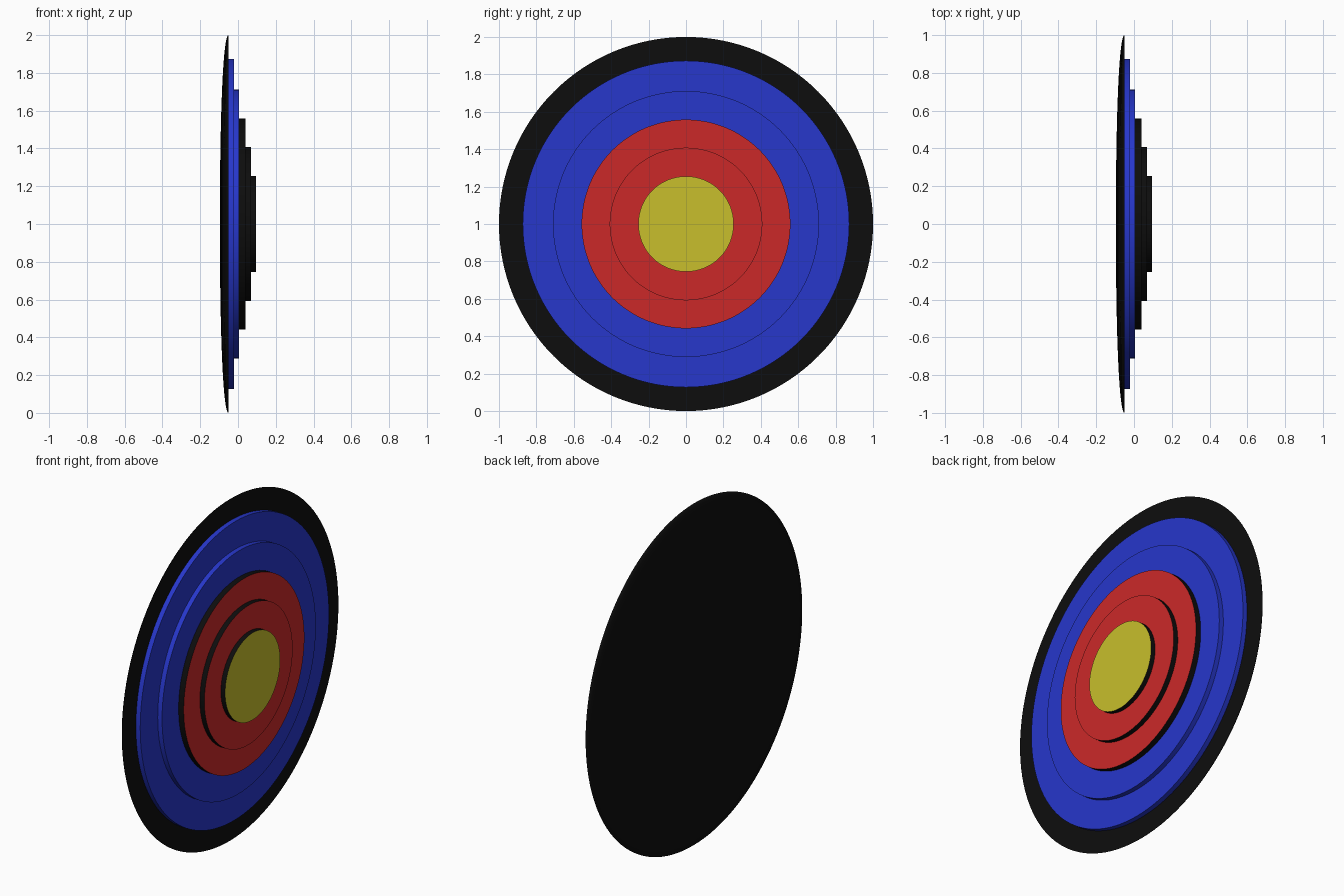
import bpy, bmesh, math

if "Cube" in bpy.data.objects:
    bpy.data.objects.remove(bpy.data.objects["Cube"])

SIDES = 128


def material(name, rgb):
    m = bpy.data.materials.new(name)
    m.diffuse_color = (*rgb, 1)
    m.use_nodes = True
    m.node_tree.nodes["Principled BSDF"].inputs["Base Color"].default_value = m.diffuse_color
    return m


black = material("black", (0.004, 0.004, 0.004))
blue = material("blue", (0.02, 0.038, 0.6))
red = material("red", (0.6, 0.022, 0.022))
yellow = material("yellow", (0.58, 0.52, 0.025))


def lathe(name, profile, side_mat, face_mat):
    """Spin (radius, x) points round the x axis and cap both ends."""
    bm = bmesh.new()
    rings = []
    for r, x in profile:
        rings.append([bm.verts.new((x, r * math.cos(2 * math.pi * i / SIDES),
                                    1 + r * math.sin(2 * math.pi * i / SIDES)))
                      for i in range(SIDES)])
    for a, b in zip(rings, rings[1:]):
        for i in range(SIDES):
            j = (i + 1) % SIDES
            bm.faces.new((a[i], a[j], b[j], b[i]))
    bm.faces.new(rings[0][::-1])
    front = bm.faces.new(rings[-1])
    bmesh.ops.recalc_face_normals(bm, faces=bm.faces[:])
    front.material_index = 1
    mesh = bpy.data.meshes.new(name)
    bm.to_mesh(mesh)
    bm.free()
    mesh.materials.append(side_mat)
    mesh.materials.append(face_mat)
    obj = bpy.data.objects.new(name, mesh)
    bpy.context.collection.objects.link(obj)
    bpy.context.view_layer.objects.active = obj
    obj.select_set(True)
    bpy.ops.object.shade_smooth_by_angle(angle=math.radians(35))
    obj.select_set(False)
    return obj


# Black backing plate with a shallow domed rear
p = 2.2
dome = []
for k in range(1, 17):
    t = k / 16 * math.pi / 2
    dome.append((math.sin(t) ** (2 / p), -0.05 - 0.046 * max(math.cos(t), 0) ** (2 / p)))
lathe("backing_plate", dome, black, black)

# Stepped scoring discs: name, radius, rear x, front x, side colour, face colour
discs = [
    ("outer_blue_disc", 0.873, -0.05, -0.022, blue, blue),
    ("inner_blue_disc", 0.711, -0.022, 0.006, blue, blue),
    ("outer_red_disc", 0.558, 0.006, 0.039, black, red),
    ("inner_red_disc", 0.408, 0.039, 0.068, black, red),
    ("bullseye_disc", 0.255, 0.068, 0.095, black, yellow),
]
for name, r, x0, x1, side, face in discs:
    lathe(name, [(r, x0), (r, x1)], side, face)
